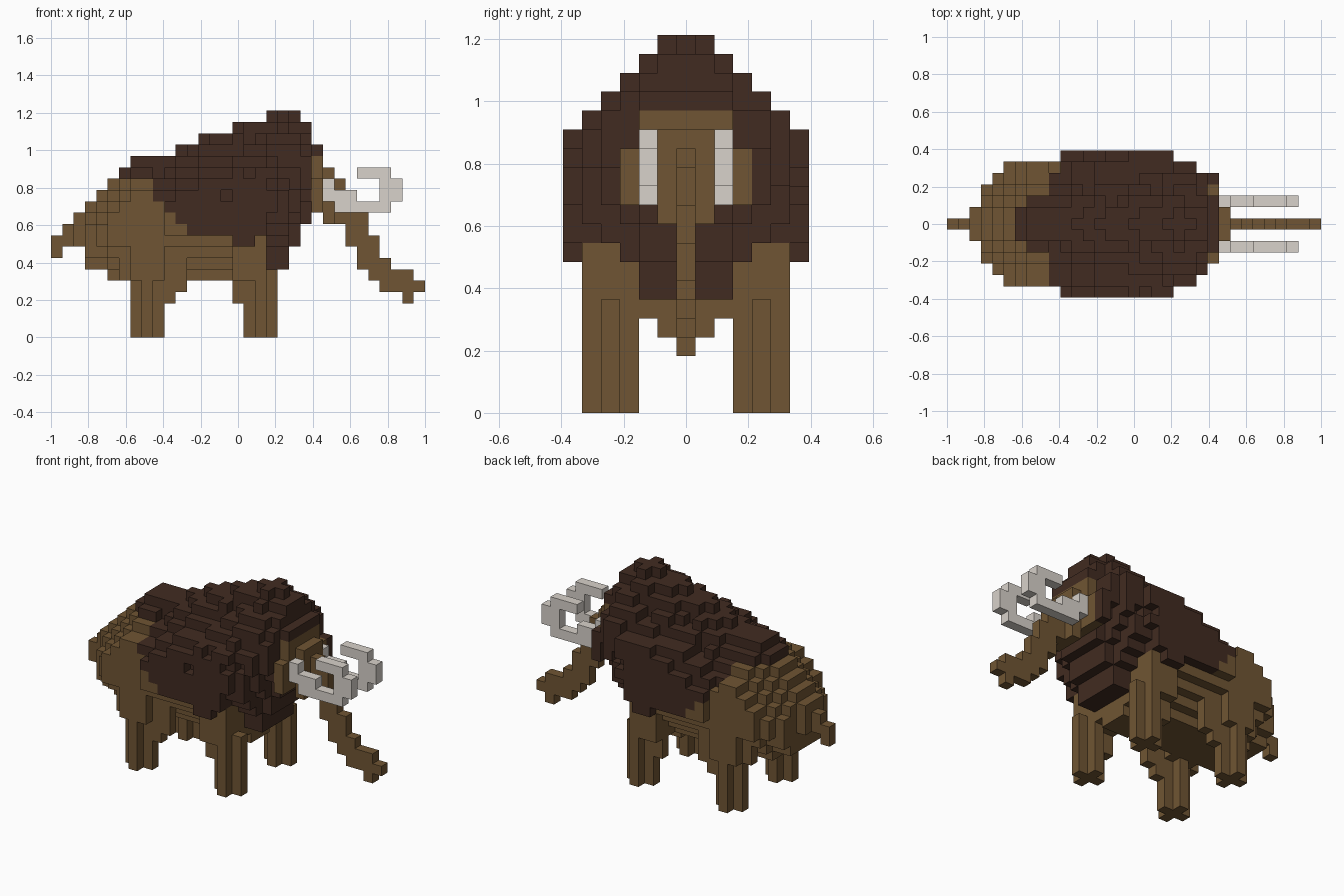
import bpy, bmesh, random
from mathutils import Vector

if "Cube" in bpy.data.objects:
    bpy.data.objects.remove(bpy.data.objects["Cube"], do_unlink=True)

random.seed(4)
V = 2 / 33          # edge of one block
cells = {}          # (i, j, k) -> part name


def material(name, r, g, b):
    m = bpy.data.materials.new(name)
    m.use_nodes = True
    m.diffuse_color = (r, g, b, 1)
    bsdf = m.node_tree.nodes["Principled BSDF"]
    bsdf.inputs["Base Color"].default_value = (r, g, b, 1)
    bsdf.inputs["Roughness"].default_value = 0.9
    return m


tan = material("tan hide", 0.162, 0.091, 0.033)
brown = material("dark brown fur", 0.053, 0.024, 0.015)
ivory = material("ivory", 0.69, 0.645, 0.595)


def fill(part, i0, i1, j0, j1, k0, k1):
    """Fill an inclusive range of blocks."""
    for i in range(i0, i1 + 1):
        for j in range(j0, j1 + 1):
            for k in range(k0, k1 + 1):
                cells[i, j, k] = part


def spread(*runs):
    """Expand (count, value) runs into one value per column."""
    return [v for n, v in runs for _ in range(n)]


# Torso profile for columns 3 to 22: back line, belly line, half width, fur hem
FIRST = 3
top = spread((1, 11), (1, 12), (1, 13), (1, 14), (4, 15), (2, 16), (3, 17), (3, 18), (3, 19), (1, 18))
bottom = spread((2, 6), (14, 5), (2, 6), (1, 8), (1, 10))
half = spread((1, 3), (1, 4), (5, 5), (10, 6), (2, 5), (1, 4))
hem = spread((3, 99), (3, 14), (1, 12), (1, 11), (1, 10), (4, 9), (2, 8), (1, 9), (2, 6), (1, 8), (1, 10))

for n, (t, b, h, f) in enumerate(zip(top, bottom, half, hem)):
    i = n + FIRST
    slope = 1.4 if i < 16 else 1.3 if i < 19 else 1
    step = t > min(top[max(n - 1, 0):n + 2])      # beside a lower column
    for k in range(b, t + 1):
        furry = k >= f
        if i < 19:
            under = k - b + (3 if furry else 2)
        else:                                     # bowl-shaped chest
            under = max(2, k - b + 1)
        width = min(h, int(1 + slope * (t - k) + 0.01), under)
        if i > 8 and k == t and step:             # rounded ridge ends
            width = 0
        for side in (-1, 1):
            # Shaggy back: some tufts are one block shorter
            tuft = 1 if i > 8 and 11 < k < t and random.random() < 0.15 else 0
            for j in range(width - tuft + 1):
                cells[i, side * j, k] = "mane" if furry else "body"
fill("body", 16, 18, -1, 1, 4, 4)

# Rump and tail
fill("body", 2, 2, -1, 1, 8, 10)
fill("tail", 1, 1, 0, 0, 8, 9)
fill("tail", 0, 0, 0, 0, 7, 8)

# Head with fur crown, side lock, cheeks and brow
fill("mane", 23, 23, -2, 2, 16, 16)
fill("mane", 23, 23, 4, 4, 11, 13)
fill("head", 23, 23, -3, 3, 11, 13)
fill("head", 23, 23, -2, 2, 11, 15)
fill("head", 24, 24, -1, 1, 10, 14)

# Trunk: block range per column
for i, (low, high) in enumerate([(10, 13), (8, 12), (6, 10), (5, 8), (4, 6), (4, 5), (3, 5), (4, 4)], 25):
    fill("trunk", i, i, 0, 0, low, high)

for side, name in ((-1, "right"), (1, "left")):
    # Legs: plus-shaped shin, stepped knee and full thigh
    j = side * 4
    for end, c, knee in (("hind", 8, 10), ("front", 18, 16)):
        leg = f"{end}_leg_{name}"
        fill(leg, c - 1, c + 1, j, j, 0, 5)
        fill(leg, c, c, j - 1, j + 1, 0, 6)
        fill(leg, knee, knee, j, j, 3, 7)
    fill(f"hind_leg_{name}", 11, 11, j, j, 4, 7)
    fill(f"hind_leg_{name}", 6, 10, j, j, 5, 9)
    fill(f"hind_leg_{name}", 7, 9, j - 1, j + 1, 5, 9)
    fill(f"front_leg_{name}", 16, 17, j - 1, j + 1, 5, 7)
    fill(f"front_leg_{name}", 18, 18, j, j, 5, 8)
    fill(f"front_leg_{name}", 18, 18, side * 5, side * 5, 7, 8)

    # Hooked tusks
    tusk, j = f"tusk_{name}", side * 2
    for i0, i1, k0, k1 in ((24, 24, 12, 13), (25, 26, 11, 12), (27, 29, 11, 11),
                           (29, 30, 12, 13), (27, 29, 14, 14)):
        fill(tusk, i0, i1, j, j, k0, k1)


# Turn each part's exposed block sides into one mesh
def build(part, mat):
    bm = bmesh.new()
    verts = {}

    def vert(p):
        key = tuple(round(c * 2) for c in p)
        if key not in verts:
            verts[key] = bm.verts.new(((p.x - 16) * V, p.y * V, (p.z + 0.5) * V))
        return verts[key]

    for cell in [c for c, p in cells.items() if p == part]:
        for axis in range(3):
            for sign in (-1, 1):
                n = Vector((0, 0, 0))
                n[axis] = sign
                if tuple(int(a + b) for a, b in zip(cell, n)) in cells:
                    continue
                u = Vector((0, 0, 0))
                u[(axis + 1) % 3] = 1
                w = n.cross(u)
                mid = Vector(cell) + n / 2
                bm.faces.new([vert(mid + (u * a + w * b) / 2)
                              for a, b in ((-1, -1), (1, -1), (1, 1), (-1, 1))])
    mesh = bpy.data.meshes.new(part)
    bm.to_mesh(mesh)
    bm.free()
    mesh.materials.append(mat)
    bpy.context.collection.objects.link(bpy.data.objects.new(part, mesh))


for part in sorted(set(cells.values())):
    build(part, brown if part == "mane" else ivory if part.startswith("tusk") else tan)
